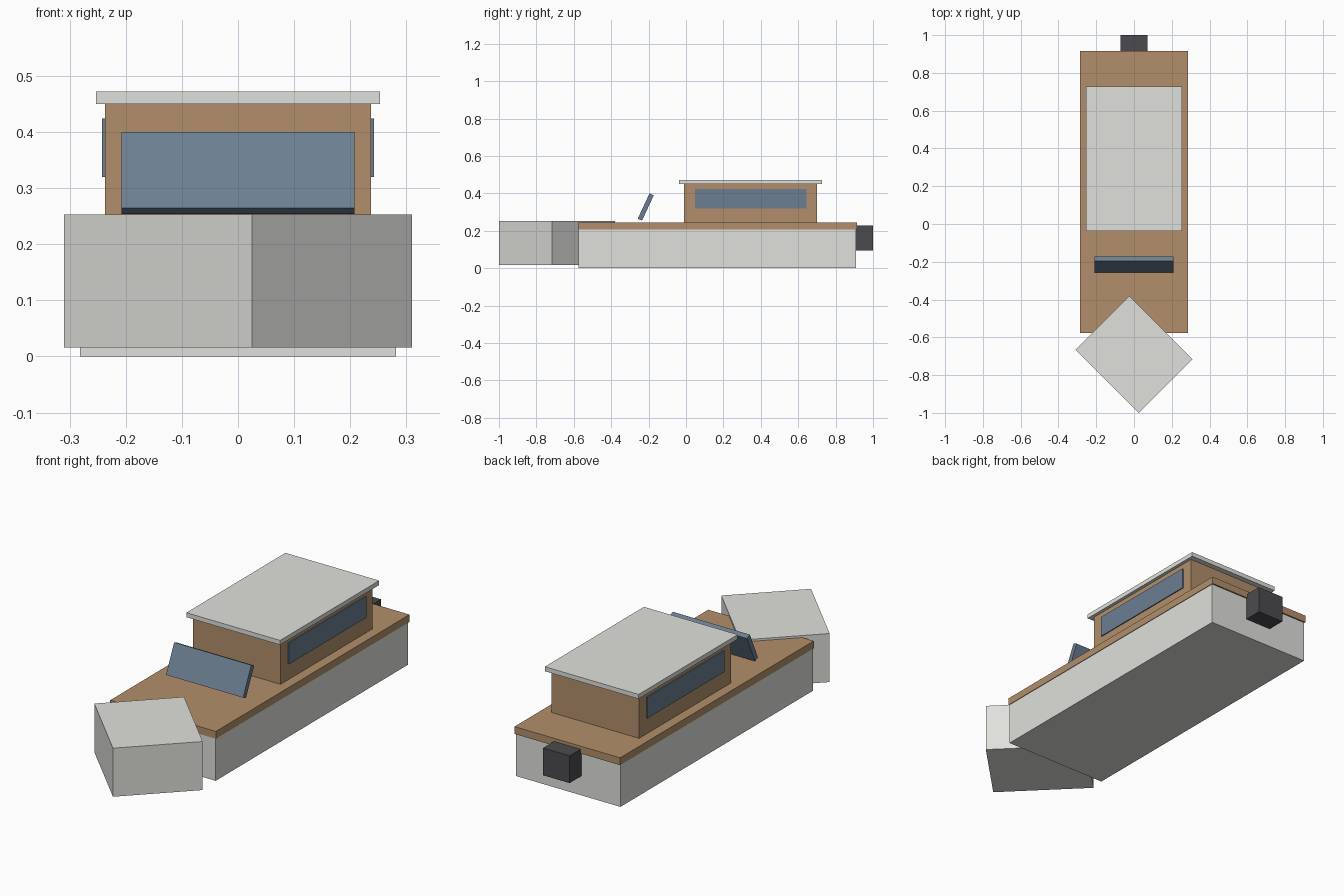
import bpy
from math import radians

if "Cube" in bpy.data.objects:
    bpy.data.objects.remove(bpy.data.objects["Cube"], do_unlink=True)


def material(name, hex_code):
    """Flat material from an sRGB hex code, converted to linear."""
    srgb = [int(hex_code[i:i + 2], 16) / 255 for i in range(0, 6, 2)]
    colour = [((c + 0.055) / 1.055) ** 2.4 for c in srgb] + [1]
    mat = bpy.data.materials.new(name)
    mat.use_nodes = True
    mat.diffuse_color = colour
    mat.node_tree.nodes["Principled BSDF"].inputs["Base Color"].default_value = colour
    return mat


def box(name, centre, size, mat, rotation=(0, 0, 0)):
    bpy.ops.mesh.primitive_cube_add(size=1, location=centre, rotation=rotation)
    obj = bpy.context.object
    obj.name = name
    obj.scale = size
    bpy.ops.object.transform_apply(location=False, rotation=False, scale=True)
    obj.data.materials.append(mat)
    return obj


def span_box(name, half_width, y, z, mat):
    """Box centred on x, given its y and z ranges."""
    return box(name, (0, sum(y) / 2, sum(z) / 2),
               (half_width * 2, y[1] - y[0], z[1] - z[0]), mat)


white = material("hull white", "E0E0DC")
wood = material("wood brown", "B28F6B")
glass = material("glass blue", "6C7F92")
dark = material("motor charcoal", "4B4B50")

# Hull with the diagonal bow block
span_box("hull", 0.282, (-0.575, 0.908), (0, 0.207), white)
box("bow", (0, -0.69, 0.1345), (0.474, 0.403, 0.237), white, (0, 0, radians(-45)))

# Deck, cabin and overhanging roof
span_box("deck", 0.285, (-0.578, 0.915), (0.207, 0.243), wood)
span_box("cabin", 0.237, (-0.01, 0.70), (0.243, 0.45), wood)
span_box("roof", 0.253, (-0.037, 0.727), (0.45, 0.472), white)

# Side windows as thin plates
for side, sign in (("left", 1), ("right", -1)):
    box(side + "_window", (sign * 0.239, 0.346, 0.372), (0.006, 0.595, 0.104), glass)

# Raked windscreen
box("windscreen", (0, -0.215, 0.327), (0.416, 0.025, 0.149), glass, (radians(-25), 0, 0))

# Outboard motor
span_box("motor", 0.072, (0.90, 1.0), (0.095, 0.228), dark)
